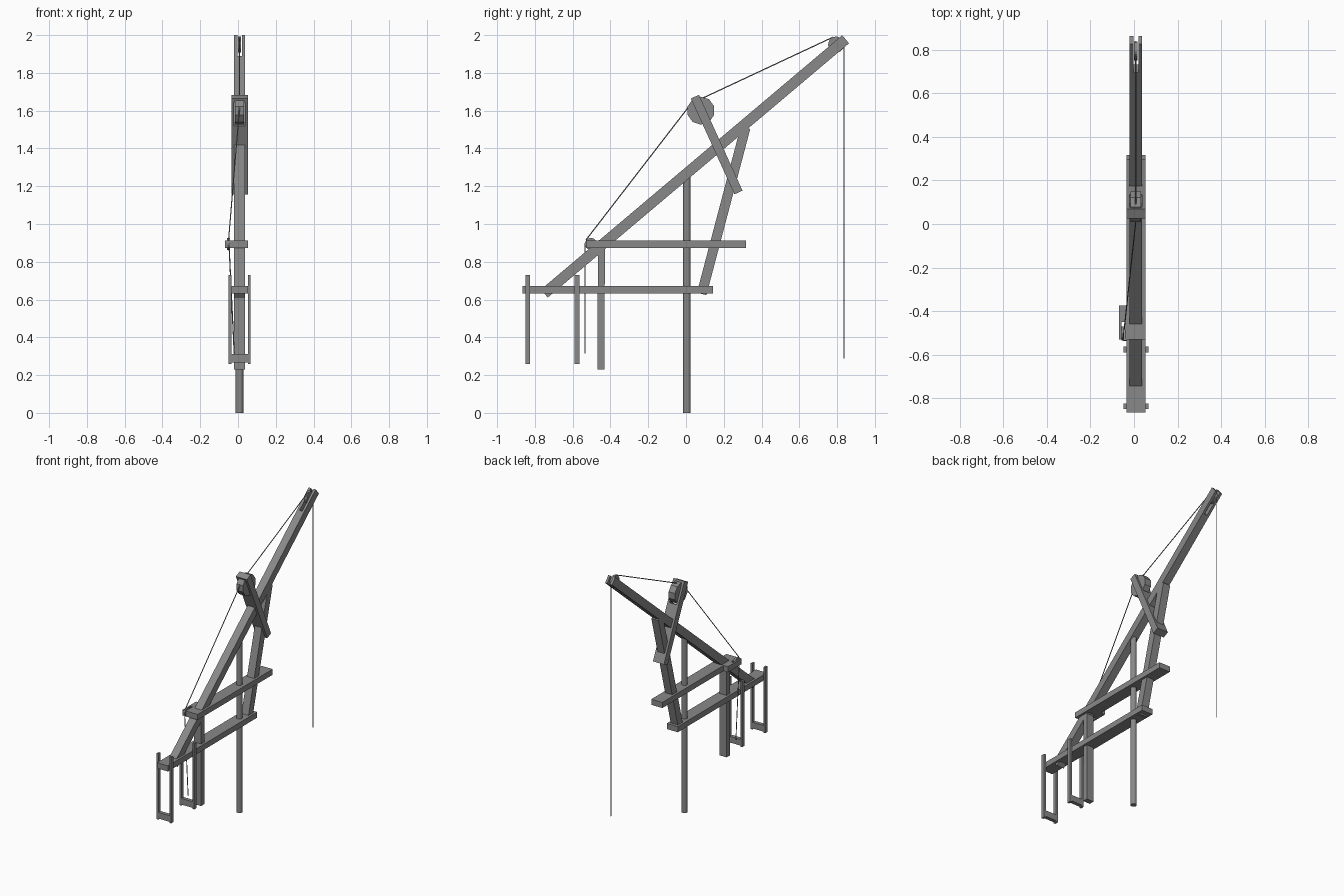
import bpy, bmesh, math
from mathutils import Vector

cube = bpy.data.objects.get("Cube")
if cube:
    bpy.data.objects.remove(cube, do_unlink=True)


def material(name, value):
    mat = bpy.data.materials.new(name)
    mat.use_nodes = True
    colour = (value, value, value, 1)
    mat.diffuse_color = colour
    mat.node_tree.nodes["Principled BSDF"].inputs["Base Color"].default_value = colour
    return mat


grey = material("plain grey", 0.25)
MID = 0.008            # centre plane of the crane
SLIM = (-0.02, 0.036)  # x range of the boom and struts
WIDE = (-0.035, 0.052)  # x range of the clamping beams


def finish(name, bm):
    bmesh.ops.recalc_face_normals(bm, faces=bm.faces)
    mesh = bpy.data.meshes.new(name)
    bm.to_mesh(mesh)
    bm.free()
    mesh.materials.append(grey)
    obj = bpy.data.objects.new(name, mesh)
    bpy.context.collection.objects.link(obj)
    return obj


def beam(name, start, end, depth, xs, slot=None):
    """Timber between two (y, z) points; slot = (length, x0, x1) forks the far end."""
    a, b = Vector((0, *start)), Vector((0, *end))
    length = (b - a).length
    along = (b - a) / length
    across = along.cross(Vector((1, 0, 0)))
    outline = [(0, xs[0]), (length, xs[0])]
    if slot:
        root = length - slot[0]
        outline += [(length, slot[1]), (root, slot[1]), (root, slot[2]), (length, slot[2])]
    outline += [(length, xs[1]), (0, xs[1])]
    bm = bmesh.new()
    verts = [bm.verts.new(a + along * t + Vector((x, 0, 0)) - across * depth / 2)
             for t, x in outline]
    face = bm.faces.new(verts)
    new = bmesh.ops.extrude_face_region(bm, geom=[face])["geom"]
    moved = [v for v in new if isinstance(v, bmesh.types.BMVert)]
    bmesh.ops.translate(bm, verts=moved, vec=across * depth)
    return finish(name, bm)


def rod(name, start, end, radius, sides):
    a, b = Vector(start), Vector(end)
    bm = bmesh.new()
    bmesh.ops.create_cone(bm, cap_ends=True, segments=sides, radius1=radius,
                          radius2=radius, depth=(b - a).length)
    obj = finish(name, bm)
    obj.location = (a + b) / 2
    obj.rotation_euler = (b - a).to_track_quat("Z", "Y").to_euler()
    return obj


def pulley(name, x, y, z, radius, width, sides=12):
    return rod(name, (x - width / 2, y, z), (x + width / 2, y, z), radius, sides)


# Central post
post = rod("post", (MID, 0.005, 0), (MID, 0.005, 1.25), 0.02, 16)
for p in post.data.polygons:
    p.use_smooth = len(p.vertices) == 4

# Boom with forked tip
beam("boom", (-0.75, 0.632), (0.845, 1.978), 0.056, SLIM, (0.17, -0.002, 0.02))

# Horizontal beams
beam("upper_beam", (-0.53, 0.893), (0.318, 0.893), 0.04, WIDE)
beam("lower_beam", (-0.866, 0.653), (0.143, 0.653), 0.04, WIDE)

# Struts
beam("front_strut", (-0.45, 0.23), (-0.448, 0.9), 0.037, SLIM)
beam("rear_strut", (0.083, 0.63), (0.315, 1.51), 0.052, SLIM)

# Pulley brace with slotted head and cap
beam("pulley_brace", (0.278, 1.167), (0.047, 1.674), 0.047, WIDE, (0.16, -0.02, 0.037))
beam("brace_cap", (0.057, 1.652), (0.047, 1.674), 0.047, (-0.02, 0.037))

# Side bracket for the small pulley
beam("side_bracket", (-0.375, 0.893), (-0.53, 0.893), 0.04, (-0.069, -0.035),
     (0.08, -0.058, -0.042))

# Pulleys
pulley("main_pulley", MID, 0.079, 1.6, 0.074, 0.05, 10)
pulley("tip_pulley", MID, 0.795, 1.95, 0.043, 0.018)
pulley("side_pulley", -0.05, -0.503, 0.895, 0.032, 0.014)

# Hanging frames at the front end
for label, y in (("front", -0.838), ("rear", -0.577)):
    for side, x in (("right", WIDE[0] - 0.014), ("left", WIDE[1])):
        beam(f"{label}_hanger_{side}", (y, 0.26), (y, 0.73), 0.026, (x, x + 0.014))
    beam(f"{label}_hanger_rung", (y, 0.268), (y, 0.312), 0.026, WIDE)

# Ropes
ropes = {
    "hoist_rope": [(MID, 0.837, 0.287), (MID, 0.837, 1.955)],
    "boom_rope": [(MID, 0.78, 1.99), (MID, 0.085, 1.665)],
    "back_rope": [(MID, 0.01, 1.615), (-0.05, -0.53, 0.915)],
    "pull_rope": [(-0.048, -0.535, 0.9), (-0.02, -0.535, 0.315)],
}
for name, (start, end) in ropes.items():
    rod(name, start, end, 0.003, 6)
